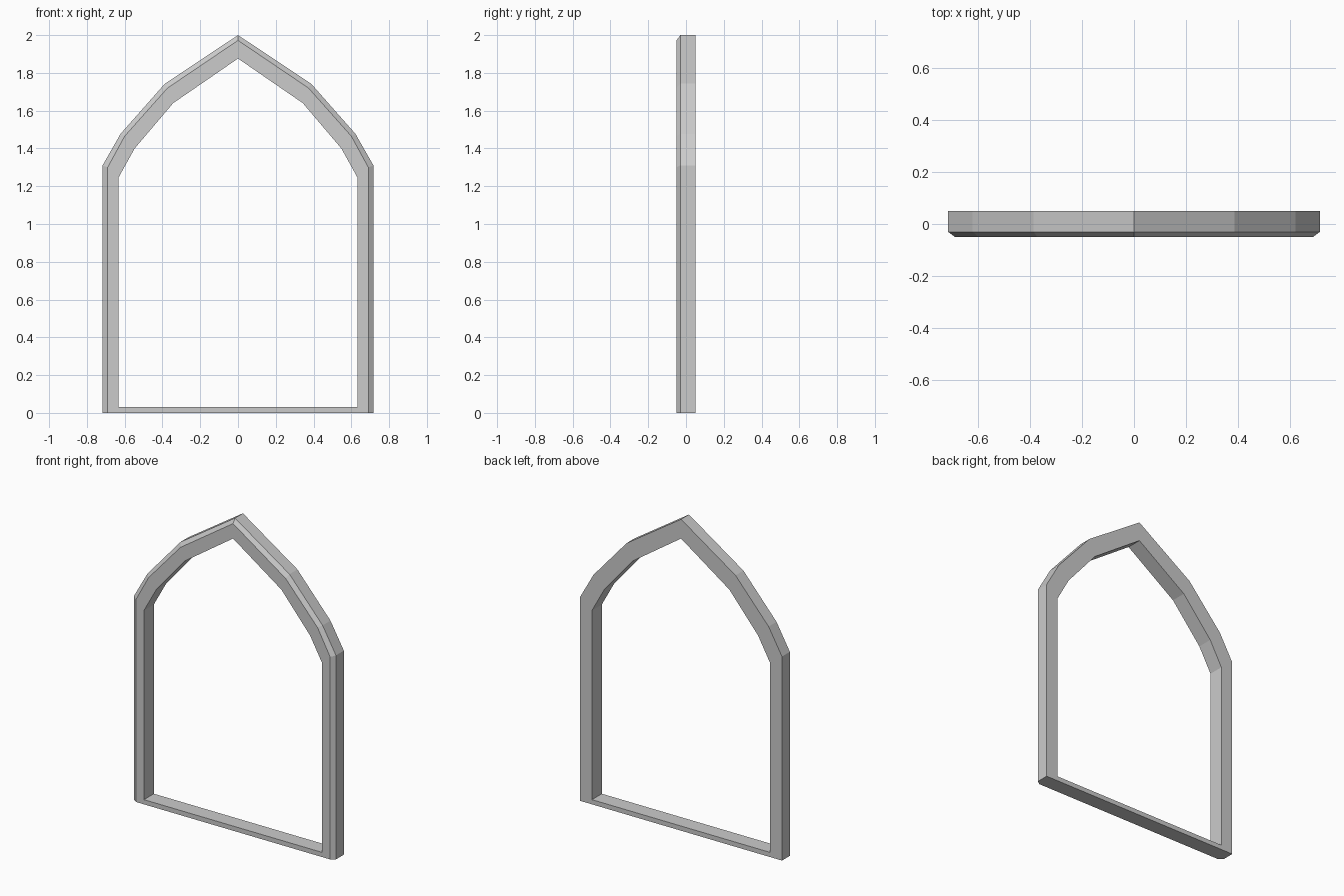
import bpy
import bmesh

if "Cube" in bpy.data.objects:
    bpy.data.objects.remove(bpy.data.objects["Cube"])


def mirrored(half):
    """Closed outline from its right half (bottom corner up to the apex)."""
    return half + [(-x, z) for x, z in reversed(half[:-1])]


# Right-half outlines of the pointed arch: outer edge, bevel ridge, opening
outer = mirrored([(0.717, 0), (0.717, 1.31), (0.622, 1.477), (0.387, 1.743), (0, 2.0)])
ridge = mirrored([(0.69, 0), (0.69, 1.30), (0.60, 1.465), (0.373, 1.72), (0, 1.972)])
inner = mirrored([(0.633, 0.03), (0.633, 1.245), (0.547, 1.40), (0.343, 1.64), (0, 1.876)])

# Cross-section of the frame: outline and depth, going around the bar
section = [(outer, 0.05), (outer, -0.03), (ridge, -0.05), (inner, -0.05), (inner, 0.05)]

# Window frame: bridge the successive outlines into a closed ring
bm = bmesh.new()
loops = [[bm.verts.new((x, y, z)) for x, z in pts] for pts, y in section]
n = len(outer)
for k, a in enumerate(loops):
    b = loops[(k + 1) % len(loops)]
    for i in range(n):
        j = (i + 1) % n
        bm.faces.new((a[i], a[j], b[j], b[i]))
bmesh.ops.recalc_face_normals(bm, faces=bm.faces)

mesh = bpy.data.meshes.new("arched_window_frame")
bm.to_mesh(mesh)
bm.free()
frame = bpy.data.objects.new("arched_window_frame", mesh)
bpy.context.collection.objects.link(frame)
